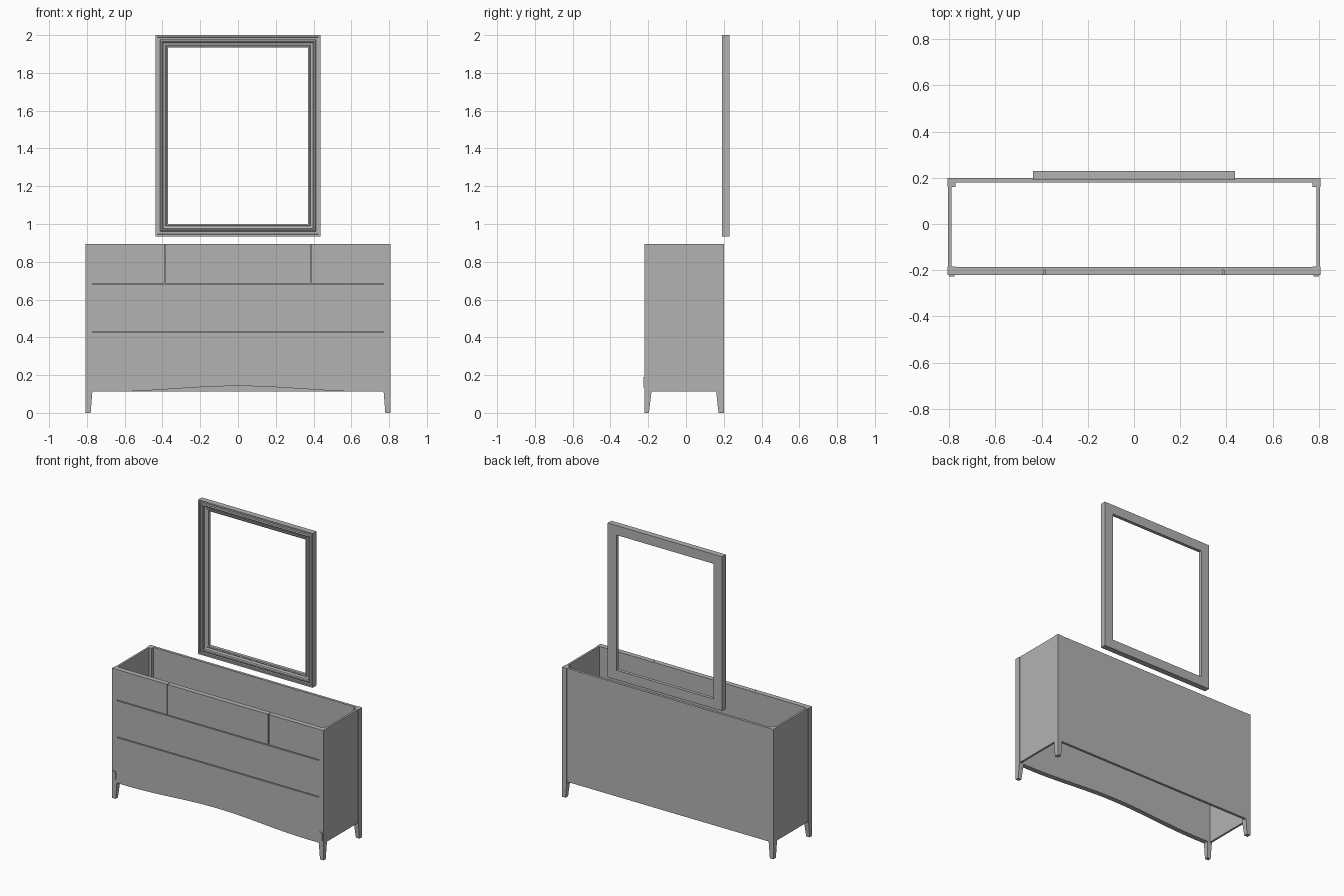
import bpy
import bmesh
import math

if "Cube" in bpy.data.objects:
    bpy.data.objects.remove(bpy.data.objects["Cube"], do_unlink=True)

grey = bpy.data.materials.new("plain grey")
grey.use_nodes = True
COLOUR = (0.45, 0.45, 0.45, 1)
grey.diffuse_color = COLOUR
grey.node_tree.nodes["Principled BSDF"].inputs["Base Color"].default_value = COLOUR


def finish(name, bm):
    bmesh.ops.recalc_face_normals(bm, faces=bm.faces)
    mesh = bpy.data.meshes.new(name)
    bm.to_mesh(mesh)
    bm.free()
    mesh.materials.append(grey)
    obj = bpy.data.objects.new(name, mesh)
    bpy.context.collection.objects.link(obj)
    return obj


def loft(name, rings, closed=False):
    """Join rings of points; cap the ends, or join last to first."""
    bm = bmesh.new()
    loops = [[bm.verts.new(p) for p in ring] for ring in rings]
    n = len(loops[0])
    pairs = list(zip(loops, loops[1:]))
    if closed:
        pairs.append((loops[-1], loops[0]))
    else:
        bm.faces.new(loops[0])
        bm.faces.new(loops[-1])
    for a, b in pairs:
        for i in range(n):
            j = (i + 1) % n
            bm.faces.new((a[i], a[j], b[j], b[i]))
    return finish(name, bm)


def rect(x0, x1, y0, y1, z):
    return [(x0, y0, z), (x1, y0, z), (x1, y1, z), (x0, y1, z)]


def box(name, x0, x1, y0, y1, z0, z1):
    return loft(name, [rect(x0, x1, y0, y1, z0), rect(x0, x1, y0, y1, z1)])


TOP, BASE = 0.895, 0.112
FRONT, BACK, W = -0.22, 0.20, 0.807
GAP = 0.003

# Corner posts with tapered feet, side panels and small foot blocks
for s, side in ((-1, "right"), (1, "left")):
    def xs(a, b):
        return sorted((s * a, s * b))

    def post(name, y_out, y_in, y_foot):
        ya, yb = sorted((y_out, y_in))
        fa, fb = sorted((y_out, y_foot))
        loft(name, [rect(*xs(0.780, W), fa, fb, 0),
                    rect(*xs(0.771, W), ya, yb, BASE),
                    rect(*xs(0.771, W), ya, yb, TOP)])

    post(side + "_front_post", FRONT, -0.183, -0.196)
    post(side + "_back_post", BACK, 0.160, 0.172)
    box(side + "_side_panel", *xs(0.790, 0.804), -0.183, 0.160, BASE, TOP)
    box(side + "_foot_block", *xs(0.776, 0.801), -0.226, FRONT, 0.135, 0.19)

# Back panel and backing behind the drawers
box("back_panel", -0.771, 0.771, 0.180, 0.198, BASE, TOP)
box("drawer_backing", -0.771, 0.771, -0.200, -0.185, 0.145, TOP)

# Drawer fronts: two wide rows below a row of three
rows = [("lower", 0.19, 0.428, (-0.771, 0.771)),
        ("middle", 0.428, 0.682, (-0.771, 0.771)),
        ("upper", 0.682, TOP, (-0.771, -0.386, 0.386, 0.771))]
for row, z0, z1, edges in rows:
    for i, (a, b) in enumerate(zip(edges, edges[1:])):
        box(f"{row}_drawer_{i + 1}",
            a + (GAP if i else 0), b - (GAP if i < len(edges) - 2 else 0),
            FRONT, -0.200,
            z0 + (GAP if row != "lower" else 0),
            z1 - (GAP if row != "upper" else 0))

# Apron with a shallow arched lower edge
N = 32
slices = []
for i in range(N + 1):
    x = -0.771 + 1.542 * i / N
    t = min(abs(x) / 0.69, 1)
    z = BASE + 0.015 * (1 + math.cos(math.pi * t))
    slices.append([(x, FRONT, z), (x, -0.185, z), (x, -0.185, 0.19), (x, FRONT, 0.19)])
loft("apron", slices)

# Mirror frame: moulded section swept round a rectangle (inset, depth)
section = [(0, 0.230), (0, 0.190), (0.010, 0.190), (0.012, 0.197), (0.024, 0.197),
           (0.030, 0.192), (0.036, 0.194), (0.040, 0.203), (0.054, 0.208),
           (0.058, 0.205), (0.066, 0.207), (0.066, 0.230)]
rings = []
for d, y in section:
    x, z0, z1 = 0.437 - d, 0.935 + d, 2.0 - d
    rings.append([(-x, y, z0), (x, y, z0), (x, y, z1), (-x, y, z1)])
loft("mirror_frame", rings, closed=True)
